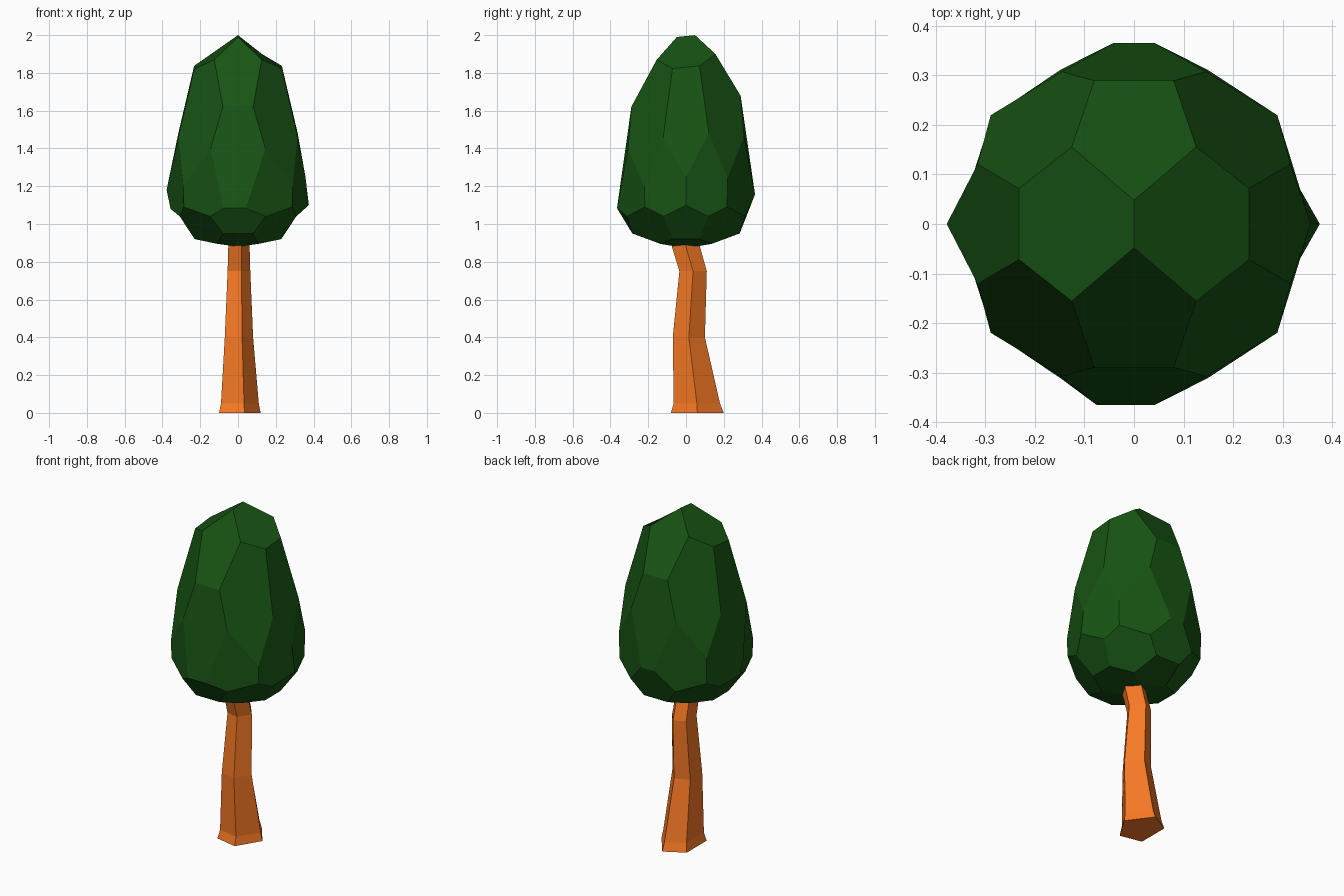
import bpy, bmesh
from math import sqrt
from itertools import product

if "Cube" in bpy.data.objects:
    bpy.data.objects.remove(bpy.data.objects["Cube"])


def finish(bm, name, color):
    bmesh.ops.recalc_face_normals(bm, faces=bm.faces)
    me = bpy.data.meshes.new(name)
    bm.to_mesh(me)
    bm.free()
    mat = bpy.data.materials.new(name + "_color")
    mat.diffuse_color = (*color, 1)
    mat.use_nodes = True
    mat.node_tree.nodes["Principled BSDF"].inputs["Base Color"].default_value = mat.diffuse_color
    me.materials.append(mat)
    ob = bpy.data.objects.new(name, me)
    bpy.context.collection.objects.link(ob)
    return ob


# Trunk: five-sided section lofted through bent rings (z, xmin, xmax, ymin, ymax)
section = [(0.61, 0), (1, 0.50), (0.53, 1), (0, 0.77), (0, 0.10)]
rings = [
    (0.00, -0.10, 0.12, -0.08, 0.20),
    (0.05, -0.09, 0.11, -0.065, 0.18),
    (0.40, -0.07, 0.08, -0.07, 0.10),
    (0.75, -0.055, 0.065, -0.035, 0.11),
    (0.93, -0.05, 0.06, -0.09, 0.06),
]
bm = bmesh.new()
loops = [[bm.verts.new((x0 + u * (x1 - x0), y0 + v * (y1 - y0), z)) for u, v in section]
         for z, x0, x1, y0, y1 in rings]
for a, b in zip(loops, loops[1:]):
    for i in range(5):
        j = (i + 1) % 5
        bm.faces.new((a[i], a[j], b[j], b[i]))
bm.faces.new(loops[0][::-1])
bm.faces.new(loops[-1])
finish(bm, "trunk", (0.92, 0.19, 0.018))

# Crown: truncated icosahedron (hexagons and pentagons) reshaped to the tree profile
phi = (1 + sqrt(5)) / 2
corners = set()
for base in ((0, 1, 3 * phi), (1, 2 + phi, 2 * phi), (phi, 2, 2 * phi + 1)):
    for s in product((-1, 1), repeat=3):
        p = [a * b for a, b in zip(base, s)]
        for k in range(3):
            corners.add(tuple(round(c, 5) + 0.0 for c in p[k:] + p[:k]))
bm = bmesh.new()
for c in sorted(corners):
    bm.verts.new(c)
bmesh.ops.convex_hull(bm, input=bm.verts[:])
bmesh.ops.dissolve_limit(bm, angle_limit=0.05, verts=bm.verts[:], edges=bm.edges[:])

# Crown profile: level on the ball -> (level, height, radius)
profile = [
    (4.854, 1.995, 0.048), (4.236, 1.885, 0.20), (3.618, 1.83, 0.243),
    (3.236, 1.65, 0.30), (2.0, 1.47, 0.338), (1.618, 1.43, 0.34),
    (1.0, 1.22, 0.366), (0.0, 1.12, 0.373), (-1.0, 1.09, 0.363),
    (-1.618, 1.04, 0.345), (-2.0, 1.04, 0.33), (-3.236, 0.95, 0.295),
    (-3.618, 0.92, 0.24), (-4.236, 0.895, 0.175), (-4.854, 0.88, 0.05),
]
for v in bm.verts:
    _, z, r = min(profile, key=lambda q: abs(q[0] - v.co.z))
    level, side = v.co.z, 1 if v.co.x > 0 else -1
    x, y = v.co.xy.normalized() * r
    z += 0.1 * y if level > -0.5 else 0
    # uneven details: wide corners, narrow equator edges, off-level side tips
    if abs(level) == 1 and abs(y) > 0.1:
        x, y = x * 1.06, y * 0.9
    elif abs(level) == 1:
        x, z = {(1, 1): (0.357, 1.25), (1, -1): (0.375, 1.10),
                (-1, 1): (-0.378, 1.18), (-1, -1): (-0.357, 1.08)}[side, int(level)]
    elif level == 0 and (y > 0 or side > 0):
        x *= 0.55
    v.co = (x, y, z)
finish(bm, "crown", (0.009, 0.088, 0.007))
